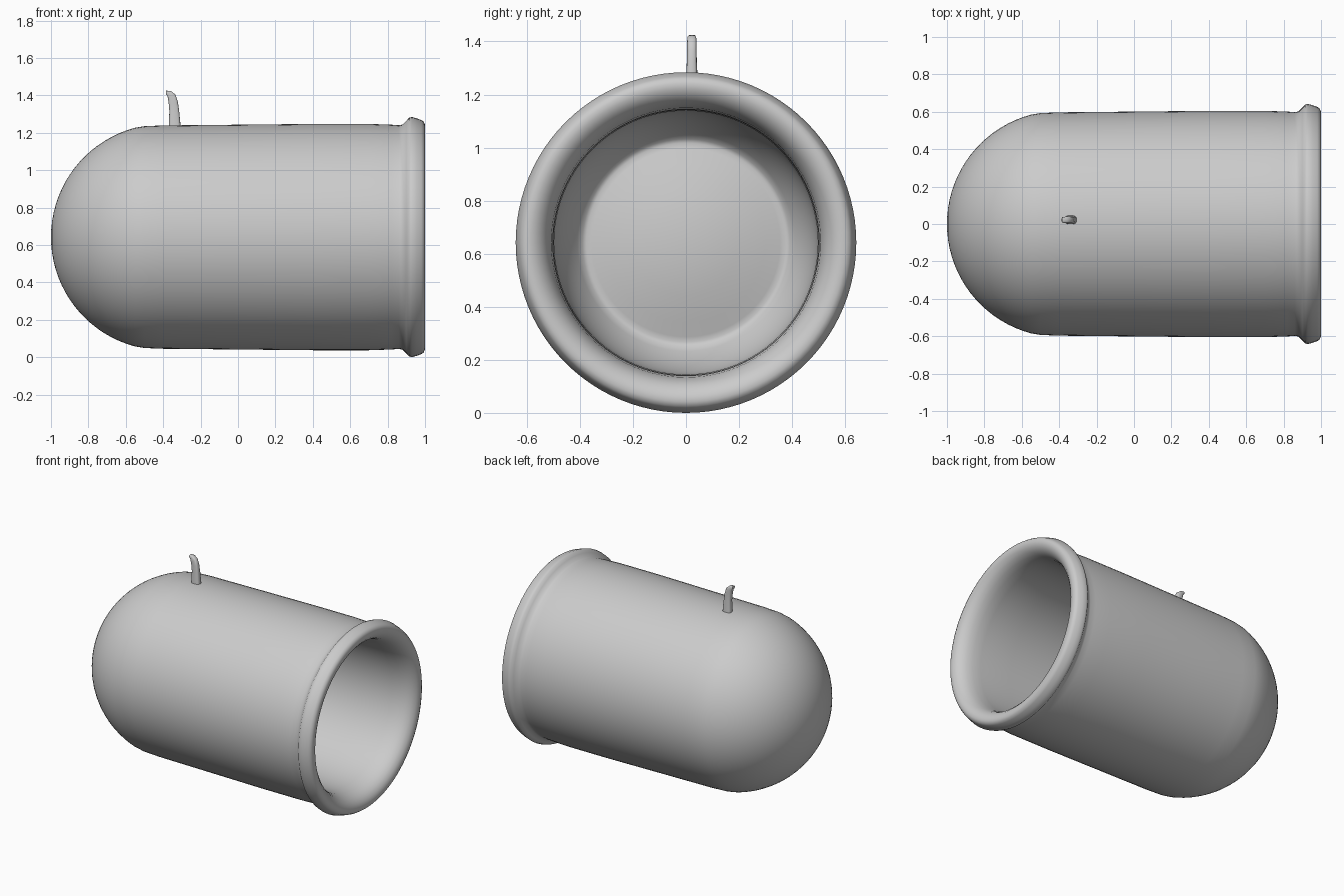
import bpy, bmesh, math
from mathutils import Vector

if "Cube" in bpy.data.objects:
    bpy.data.objects.remove(bpy.data.objects["Cube"])

AXIS_Z = 0.642


def finish(bm, name, angle):
    bmesh.ops.recalc_face_normals(bm, faces=bm.faces)
    me = bpy.data.meshes.new(name)
    bm.to_mesh(me)
    bm.free()
    ob = bpy.data.objects.new(name, me)
    bpy.context.collection.objects.link(ob)
    bpy.ops.object.select_all(action='DESELECT')
    ob.select_set(True)
    bpy.context.view_layer.objects.active = ob
    bpy.ops.object.shade_smooth_by_angle(angle=math.radians(angle))
    return ob


def lathe(profile, name, segments=96):
    """Revolve (x, radius) points round the horizontal axis."""
    bm = bmesh.new()
    verts = [bm.verts.new((x, 0, AXIS_Z + r)) for x, r in profile]
    edges = [bm.edges.new(p) for p in zip(verts, verts[1:])]
    bmesh.ops.spin(bm, geom=verts + edges, cent=(0, 0, AXIS_Z), axis=(1, 0, 0),
                   angle=2 * math.tau / 2, steps=segments, use_duplicate=False)
    bmesh.ops.remove_doubles(bm, verts=bm.verts, dist=1e-5)
    return finish(bm, name, 40)


def arc(cx, radius, a0, a1, n):
    """Points on a circle centred on the axis; angle 0 points to -x."""
    return [(cx - radius * math.cos(math.radians(a0 + (a1 - a0) * i / n)),
             radius * math.sin(math.radians(a0 + (a1 - a0) * i / n)))
            for i in range(n + 1)]


# Hollow barrel: rounded outer end, flared rim, bore with a raised floor
outer = arc(-0.395, 0.605, 0, 75, 18)
outer += [(-0.5, 0.593), (-0.4, 0.597), (0.0, 0.601), (0.4, 0.605), (0.7, 0.605),
          (0.82, 0.601), (0.86, 0.598), (0.88, 0.602), (0.90, 0.622)]
rim = [(0.915, 0.638), (0.93, 0.642), (0.955, 0.635), (0.98, 0.626), (0.993, 0.617),
       (1.0, 0.60), (0.998, 0.58), (0.99, 0.56), (0.97, 0.537), (0.94, 0.52),
       (0.90, 0.508), (0.84, 0.502)]
bore = [(0.6, 0.50), (0.1, 0.497)] + arc(-0.36, 0.495, 90, 52, 10)
floor = [(-0.67, 0.375), (-0.665, 0.355), (-0.65, 0.30), (-0.625, 0.2),
         (-0.61, 0.1), (-0.605, 0)]
lathe(outer + rim + bore + floor, "barrel")

# Small curved hook on top: x centre, z, half x, half y, tilt of the section
sections = [(-0.338, 1.22, 0.032, 0.024, 0), (-0.339, 1.26, 0.030, 0.022, 0),
            (-0.341, 1.32, 0.026, 0.019, 4), (-0.346, 1.36, 0.025, 0.018, 15),
            (-0.354, 1.39, 0.024, 0.018, 35), (-0.368, 1.41, 0.016, 0.017, 55),
            (-0.385, 1.417, 0.008, 0.014, 80)]
bm = bmesh.new()
rings = []
for cx, cz, hx, hy, tilt in sections:
    t = math.radians(tilt)
    ring = []
    for i in range(16):
        a = math.tau * i / 16
        c, s = math.cos(a), math.sin(a)
        u = hx * math.copysign(abs(c) ** 0.6, c)
        v = hy * math.copysign(abs(s) ** 0.6, s)
        ring.append(bm.verts.new(Vector((cx + u * math.cos(t), 0.022 + v,
                                         cz + u * math.sin(t)))))
    rings.append(ring)
for a, b in zip(rings, rings[1:]):
    for i in range(16):
        j = (i + 1) % 16
        bm.faces.new((a[i], a[j], b[j], b[i]))
bm.faces.new(rings[0])
bm.faces.new(rings[-1])
finish(bm, "top_hook", 50)
